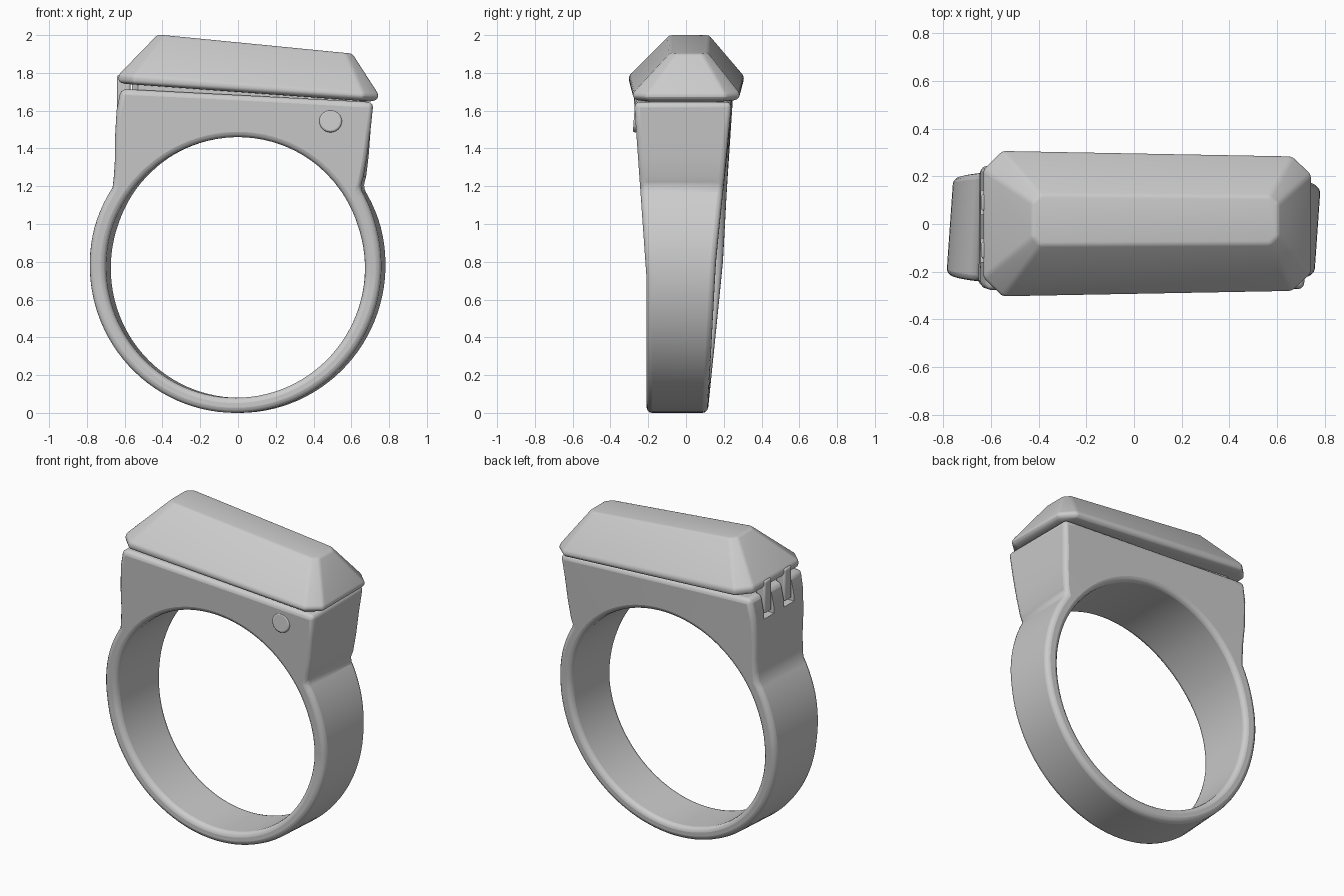
import bpy, bmesh
from math import sin, cos, atan2, radians

if "Cube" in bpy.data.objects:
    bpy.data.objects.remove(bpy.data.objects["Cube"])

def make(name, verts, faces, bevel=0.0, angle=30, seg=3):
    me = bpy.data.meshes.new(name)
    me.from_pydata(verts, [], faces)
    bm = bmesh.new()
    bm.from_mesh(me)
    bmesh.ops.recalc_face_normals(bm, faces=bm.faces)
    bm.to_mesh(me)
    bm.free()
    ob = bpy.data.objects.new(name, me)
    bpy.context.collection.objects.link(ob)
    if bevel:
        m = ob.modifiers.new("soft_edges", 'BEVEL')
        m.width, m.segments = bevel, seg
        m.limit_method, m.angle_limit = 'ANGLE', radians(angle)
    return ob

def smooth(ob, deg=40):
    bpy.ops.object.select_all(action='DESELECT')
    ob.select_set(True)
    bpy.context.view_layer.objects.active = ob
    bpy.ops.object.shade_smooth_by_angle(angle=radians(deg))

def lerp(a, b, t):
    return a + (b - a) * t

def box(name, x0, x1, y0, y1, z0, z1, bevel=0.0):
    v = [(x, y, z) for x in (x0, x1) for y in (y0, y1) for z in (z0, z1)]
    f = [(0, 1, 3, 2), (4, 6, 7, 5), (0, 4, 5, 1), (2, 3, 7, 6), (0, 2, 6, 4), (1, 5, 7, 3)]
    return make(name, v, f, bevel)

# Ring body: round band running into a tall squared head
outer = []
for i in range(73):
    a = radians(lerp(148, 392, i / 72))
    outer.append((0.772 * cos(a), 0.78 + 0.78 * sin(a)))
outer += [(0.672, 1.25), (0.688, 1.36), (0.702, 1.5), (0.717, 1.645)]
outer += [(lerp(0.717, -0.62, i / 20), lerp(1.645, 1.715, i / 20)) for i in range(1, 21)]
outer += [(-0.643, 1.6), (-0.65, 1.45), (-0.647, 1.33), (-0.65, 1.25)]
inner = []
for x, z in outer:
    a = atan2(z - 0.77, x)
    inner.append((0.685 * cos(a), 0.77 + 0.69 * sin(a)))

def depth(x, z):
    back = lerp(0.115, 0.2, z / 1.1) if z < 1.1 else lerp(0.2, 0.245, (z - 1.1) / 0.55)
    front = -0.208 if z < 0.7 else lerp(-0.208, -0.275, (z - 0.7) / 0.95)
    return front, back - 0.025 * x * max(0, 1 - abs(z - 0.8))

def place(x, z, side):
    y = depth(x, z)[side]
    twist = 0.07 * max(0, min(1, (1.5 - z) / 0.5))   # band is slightly turned
    return (x + twist * y, y, z)

verts, faces = [], []
for o, i in zip(outer, inner):
    verts += [place(*o, 0), place(*o, 1), place(*i, 1), place(*i, 0)]
n = len(outer)
for k in range(n):
    a, b = 4 * k, 4 * ((k + 1) % n)
    for j in range(4):
        j2 = (j + 1) % 4
        faces.append((a + j, a + j2, b + j2, b + j))
body = make("ring_body", verts, faces, 0.028, 35)

# Hinge slots cut into the left end of the head, with lid tabs filling them
for k, yc in enumerate((-0.11, 0.09)):
    cut = box(f"hinge_slot_cutter_{k}", -0.72, -0.585, yc - 0.05, yc + 0.05, 1.56, 1.85)
    cut.hide_render = True
    cut.hide_set(True)
    m = body.modifiers.new("hinge_slot", 'BOOLEAN')
    m.operation, m.object, m.solver = 'DIFFERENCE', cut, 'EXACT'
    smooth(box(f"hinge_tab_{k}", -0.64, -0.57, yc - 0.036, yc + 0.036, 1.585, 1.79, 0.012))
smooth(body)

# Lid: long tapered bar with hipped ends, stacked from chamfered outlines
def outline(x0, x1, y0, y1, c, zl, zr):
    pts = [(x0, y0 + c), (x0 + c, y0), (x1 - c, y0), (x1, y0 + c),
           (x1, y1 - c), (x1 - c, y1), (x0 + c, y1), (x0, y1 - c)]
    return [(x, y - 0.018 * (x + 0.6) * y / 0.3, lerp(zl, zr, (x - x0) / (x1 - x0)))
            for x, y in pts]

rings = [outline(-0.60, 0.705, -0.27, 0.27, 0.06, 1.742, 1.648),
         outline(-0.632, 0.738, -0.302, 0.305, 0.08, 1.752, 1.66),
         outline(-0.632, 0.745, -0.305, 0.308, 0.08, 1.79, 1.685),
         outline(-0.425, 0.605, -0.09, 0.125, 0.035, 2.003, 1.902)]
verts = [p for r in rings for p in r]
faces = [tuple(range(8)), tuple(range(24, 32))]
for r in range(3):
    for j in range(8):
        j2 = (j + 1) % 8
        faces.append((8 * r + j, 8 * r + j2, 8 * r + 8 + j2, 8 * r + 8 + j))
smooth(make("lid", verts, faces, 0.03, 18), 50)

# Core joining the lid to the head, leaving only the thin seam open
smooth(make("lid_seat", outline(-0.56, 0.68, -0.235, 0.205, 0.03, 1.68, 1.62)
            + outline(-0.56, 0.68, -0.235, 0.205, 0.03, 1.77, 1.68),
            [tuple(range(8)), tuple(range(8, 16))]
            + [(j, (j + 1) % 8, 8 + (j + 1) % 8, 8 + j) for j in range(8)]))

# Small round catch on the front face
bpy.ops.mesh.primitive_cylinder_add(vertices=32, radius=0.06, depth=0.03,
                                    location=(0.49, -0.262, 1.545),
                                    rotation=(radians(86), 0, 0))
catch = bpy.context.object
catch.name = "catch_button"
m = catch.modifiers.new("soft_edges", 'BEVEL')
m.width, m.segments, m.limit_method = 0.01, 3, 'ANGLE'
smooth(catch)
